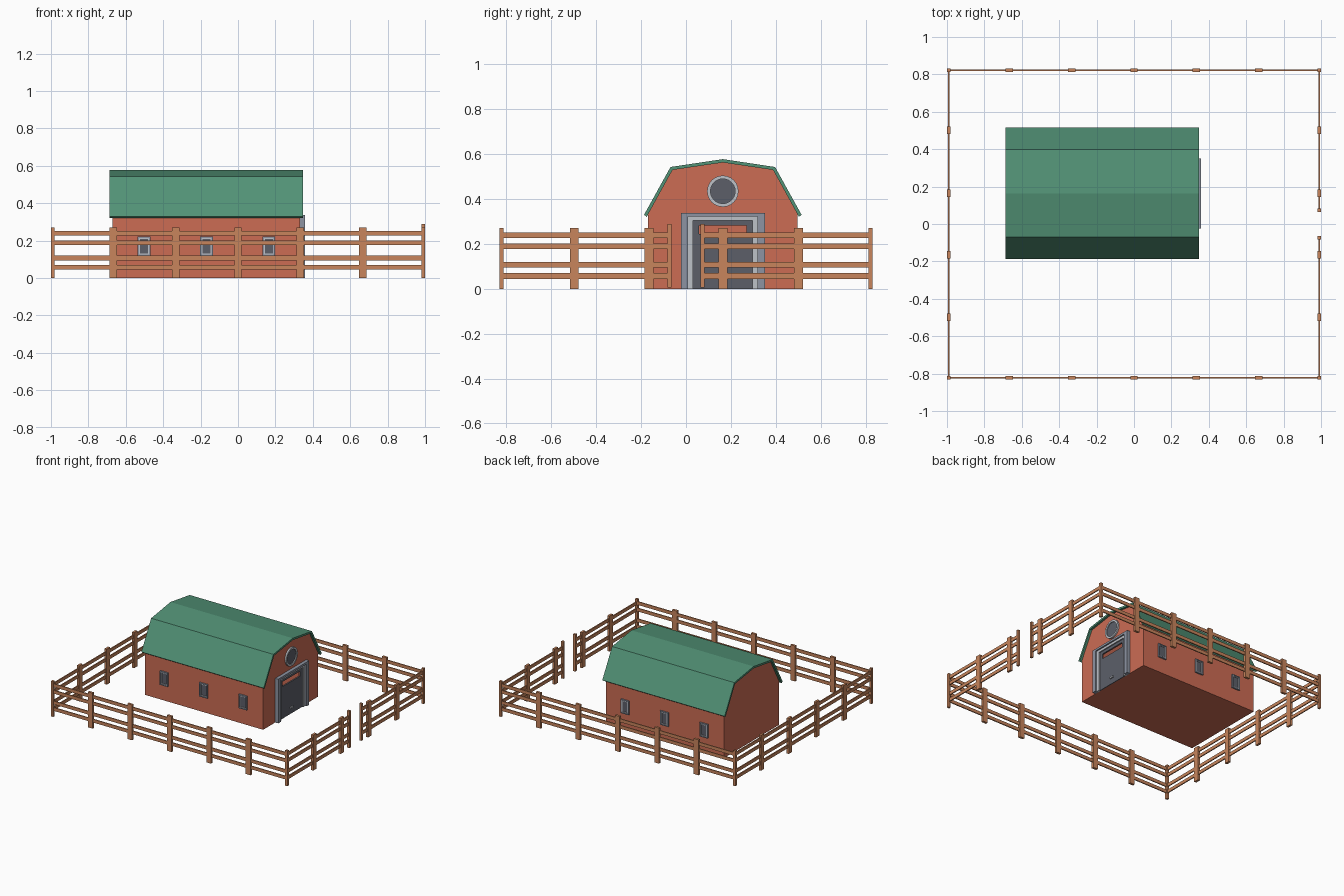
import bpy, bmesh, math
from mathutils import Vector

cube = bpy.data.objects.get("Cube")
if cube:
    bpy.data.objects.remove(cube, do_unlink=True)


def material(name, rgb):
    lin = [(c / 255 / 12.92) if c < 11 else ((c / 255 + 0.055) / 1.055) ** 2.4 for c in rgb]
    m = bpy.data.materials.new(name)
    m.use_nodes = True
    m.diffuse_color = (*lin, 1)
    m.node_tree.nodes["Principled BSDF"].inputs["Base Color"].default_value = (*lin, 1)
    return m


RED = material("barn red", (204, 108, 84))
GREEN = material("roof green", (82, 146, 118))
WOOD = material("fence wood", (200, 133, 92))
DARK = material("dark grey", (92, 95, 105))
MID = material("blue grey", (141, 148, 162))
LIGHT = material("light grey", (190, 194, 201))


def finish(name, bm, mat):
    bmesh.ops.recalc_face_normals(bm, faces=bm.faces)
    me = bpy.data.meshes.new(name)
    bm.to_mesh(me)
    bm.free()
    if mat:
        me.materials.append(mat)
    ob = bpy.data.objects.new(name, me)
    bpy.context.scene.collection.objects.link(ob)
    return ob


def boxes(name, spans, mat):
    """One object from boxes given as (x0, x1, y0, y1, z0, z1)."""
    bm = bmesh.new()
    for x0, x1, y0, y1, z0, z1 in spans:
        lo, hi = Vector((x0, y0, z0)), Vector((x1, y1, z1))
        for v in bmesh.ops.create_cube(bm, size=1)["verts"]:
            v.co = (lo + hi) / 2 + v.co * (hi - lo)
    return finish(name, bm, mat)


def extrude_x(name, profile, x0, x1, mat):
    """Closed y-z profile stretched along x."""
    bm = bmesh.new()
    face = bm.faces.new([bm.verts.new((x0, y, z)) for y, z in profile])
    ext = bmesh.ops.extrude_face_region(bm, geom=[face])["geom"]
    for v in ext:
        if isinstance(v, bmesh.types.BMVert):
            v.co.x = x1
    return finish(name, bm, mat)


def lathe_x(name, profile, center, mat, steps=24):
    """Closed (x, radius) profile spun around an x axis."""
    bm = bmesh.new()
    cx, cy, cz = center
    vs = [bm.verts.new((cx + x, cy, cz + r)) for x, r in profile]
    es = [bm.edges.new((vs[i], vs[(i + 1) % len(vs)])) for i in range(len(vs))]
    bmesh.ops.spin(bm, geom=vs + es, cent=center, axis=(1, 0, 0), angle=math.tau, steps=steps)
    bmesh.ops.remove_doubles(bm, verts=bm.verts, dist=0.0001)
    return finish(name, bm, mat)


# Barn layout
MIDY = 0.164
X0, X1 = -0.67, 0.331


def mirrored(half):
    """Half profile as (offset, z), from the eave to the peak, mirrored."""
    return [(MIDY - o, z) for o, z in half] + [(MIDY + o, z) for o, z in half[-2::-1]]


# Hollow barn walls
walls = extrude_x("barn_walls", mirrored([(0.333, 0), (0.333, 0.335), (0.223, 0.535), (0, 0.565)]),
                  X0, X1, RED)
shell = walls.modifiers.new("shell", "SOLIDIFY")
shell.thickness = 0.01
shell.offset = -1

# Gambrel roof
outer = mirrored([(0.351, 0.33), (0.233, 0.543), (0, 0.578)])
inner = mirrored([(0.339, 0.321), (0.224, 0.53), (0, 0.563)])
extrude_x("roof", outer + inner[::-1], X0 - 0.017, X1 + 0.017, GREEN)

# Door with a slot that opens into the barn
door = boxes("door_panel", [(X1 - 0.002, X1 + 0.006, MIDY - 0.135, MIDY + 0.135, 0, 0.31)], DARK)
cutter = boxes("slot_cutter", [(X1 - 0.04, X1 + 0.04, MIDY - 0.105, MIDY + 0.105, 0.245, 0.282)], None)
cutter.hide_render = True
cutter.hide_set(True)
cutter.display_type = "WIRE"
for ob in (walls, door):
    cut = ob.modifiers.new("slot", "BOOLEAN")
    cut.operation = "DIFFERENCE"
    cut.solver = "EXACT"
    cut.object = cutter


def door_surround(name, out, inn, top, low, x, mat):
    boxes(name, [(X1 - 0.002, x, MIDY - out, MIDY - inn, 0, top),
                 (X1 - 0.002, x, MIDY + inn, MIDY + out, 0, top),
                 (X1 - 0.002, x, MIDY - inn, MIDY + inn, low, top)], mat)


door_surround("door_outer_frame", 0.187, 0.155, 0.338, 0.322, 0.357, MID)
door_surround("door_inner_frame", 0.157, 0.133, 0.324, 0.304, 0.346, LIGHT)
boxes("door_handle", [(X1, X1 + 0.014, MIDY - 0.016, MIDY + 0.016, 0.042, 0.054)], LIGHT)

# Round gable window
hub = (X1, MIDY, 0.435)
lathe_x("round_window_frame", [(-0.002, 0.055), (0.012, 0.055), (0.012, 0.07), (-0.002, 0.07)], hub, LIGHT)
lathe_x("round_window_glass", [(-0.002, 0.0), (0.005, 0.0), (0.005, 0.056), (-0.002, 0.056)], hub, DARK)

# Side windows, three on each long wall
for side, sign in (("front", -1), ("back", 1)):
    wall = MIDY + sign * 0.333
    for i, x in enumerate((-0.503, -0.169, 0.165)):
        def ring(w, h, t, depth):
            y = sorted((wall - sign * 0.002, wall + sign * depth))
            z = 0.17
            return [(x - w, x - w + t, *y, z - h, z + h), (x + w - t, x + w, *y, z - h, z + h),
                    (x - w + t, x + w - t, *y, z + h - t, z + h),
                    (x - w + t, x + w - t, *y, z - h, z - h + t)]
        tag = f"{side}_window_{i + 1}"
        boxes(tag + "_frame", ring(0.034, 0.053, 0.008, 0.012), MID)
        boxes(tag + "_trim", ring(0.027, 0.046, 0.006, 0.008), LIGHT)
        y = sorted((wall - sign * 0.002, wall + sign * 0.004))
        boxes(tag + "_glass", [(x - 0.023, x + 0.023, *y, 0.128, 0.212)], DARK)

# Fence
FX, FY = 0.991, 0.823
T, W, TOP = 0.009, 0.02, 0.271
RAILS = (0.045, 0.095, 0.177, 0.227)
R = 0.004

posts = [(sx * FX - T, sx * FX + T, sy * FY - T, sy * FY + T, 0, TOP) for sx in (-1, 1) for sy in (-1, 1)]
for sy in (-1, 1):
    for k in range(-2, 3):
        x = k * 0.334
        posts.append((x - W, x + W, sy * FY - T, sy * FY + T, 0, TOP))
for sx in (-1, 1):
    for y in (-0.498, -0.165, 0.165, 0.502):
        posts.append((sx * FX - T, sx * FX + T, y - W, y + W, 0, TOP))
boxes("fence_posts", posts, WOOD)

# Opening posts
GATE = 0.073
boxes("gate_posts", [(FX - T, FX + T, s * GATE - T, s * GATE + T, 0.005, 0.288) for s in (-1, 1)], WOOD)

# Rails, split at the opening on the door side
rails = []
for z in RAILS:
    for s in (-1, 1):
        rails.append((-FX, FX, s * FY - R, s * FY + R, z, z + 0.025))
        rails.append((FX - R, FX + R, *sorted((s * GATE, s * FY)), z, z + 0.025))
    rails.append((-FX - R, -FX + R, -FY, FY, z, z + 0.025))
boxes("fence_rails", rails, WOOD)
